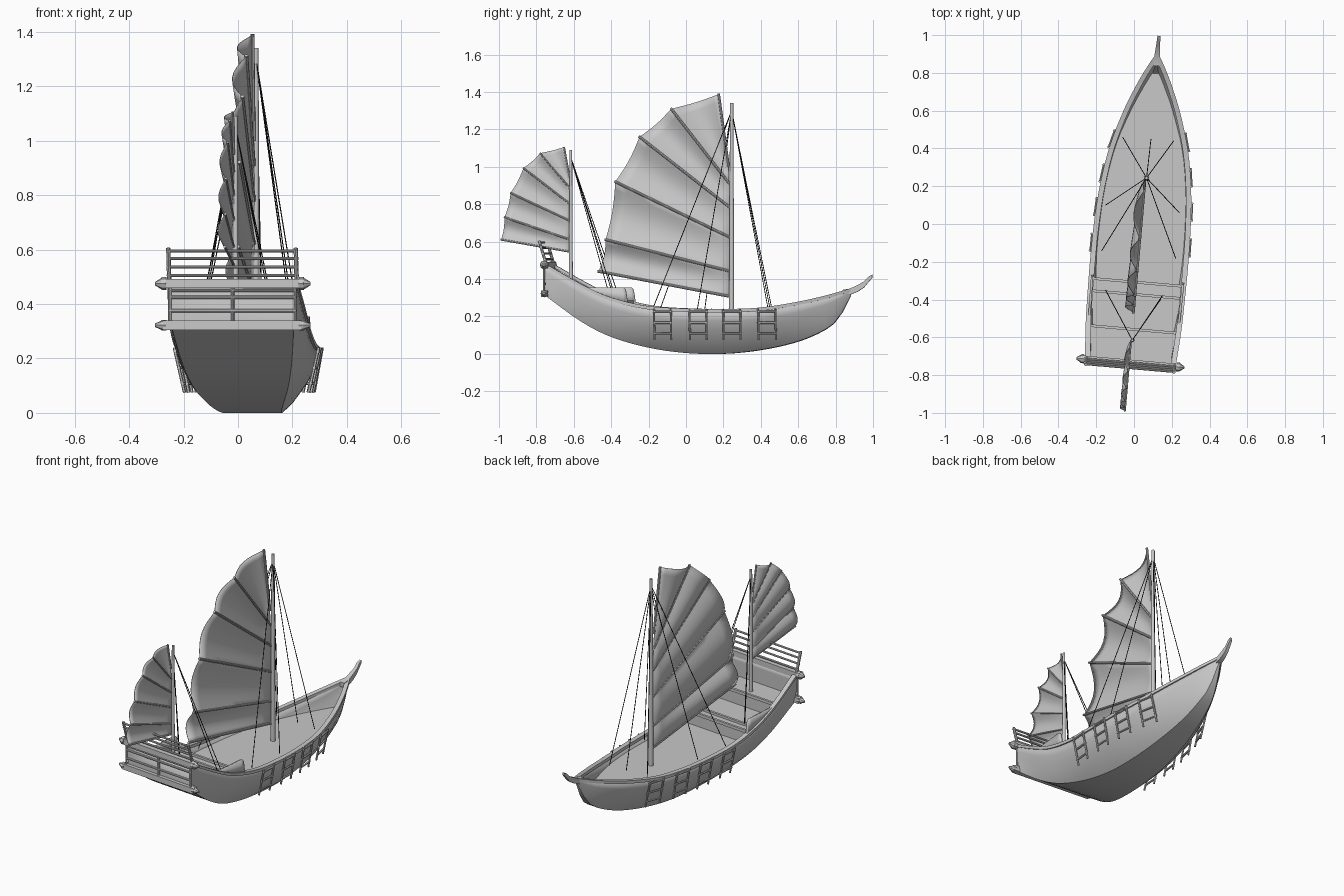
import bpy, bmesh, math
from mathutils import Matrix, Vector

if "Cube" in bpy.data.objects:
    bpy.data.objects.remove(bpy.data.objects["Cube"])


def material(name, color):
    mat = bpy.data.materials.new(name)
    mat.use_nodes = True
    mat.diffuse_color = color
    mat.node_tree.nodes["Principled BSDF"].inputs["Base Color"].default_value = color
    return mat


GREY = material("weathered_grey", (.58, .58, .58, 1))
ROPE = material("dark_rope", (.02, .015, .015, 1))

# The boat is modelled along y, then turned slightly
PLACE = Matrix.Translation((0.045, 0, 0)) @ Matrix.Rotation(math.radians(-5), 4, "Z")
BACK = PLACE.inverted()


def finish(name, bm, angle=35, thick=0, offset=-1, mat=GREY):
    bmesh.ops.recalc_face_normals(bm, faces=bm.faces)
    mesh = bpy.data.meshes.new(name)
    bm.to_mesh(mesh)
    bm.free()
    mesh.materials.append(mat)
    obj = bpy.data.objects.new(name, mesh)
    bpy.context.scene.collection.objects.link(obj)
    obj.matrix_world = PLACE
    bpy.ops.object.select_all(action="DESELECT")
    obj.select_set(True)
    bpy.context.view_layer.objects.active = obj
    bpy.ops.object.shade_smooth_by_angle(angle=math.radians(angle))
    if thick:
        mod = obj.modifiers.new("thickness", "SOLIDIFY")
        mod.thickness, mod.offset = thick, offset


def bar(bm, p, q, r1, r2=None, sides=8):
    p, q = Vector(p), Vector(q)
    turn = (q - p).to_track_quat("Z", "Y").to_matrix().to_4x4()
    bmesh.ops.create_cone(bm, cap_ends=True, segments=sides, radius1=r1,
                          radius2=r1 if r2 is None else r2, depth=(q - p).length,
                          matrix=Matrix.Translation((p + q) / 2) @ turn)


def box(bm, center, size):
    bmesh.ops.create_cube(bm, size=1, matrix=Matrix.Translation(center) @ Matrix.Diagonal((*size, 1)))


def bars(name, items, r, sides=8, mat=GREY):
    bm = bmesh.new()
    for p, q in items:
        bar(bm, p, q, r, sides=sides)
    finish(name, bm, mat=mat)


def loft(bm, rows):
    grid = [[bm.verts.new(p) for p in row] for row in rows]
    for a, b in zip(grid, grid[1:]):
        for i in range(len(a) - 1):
            bm.faces.new((a[i], a[i + 1], b[i + 1], b[i]))
    return grid


# Hull stations: y, half beam, half floor, keel height, sheer height
STATIONS = [(-.735, .235, .225, .31, .475), (-.55, .248, .2, .175, .37), (-.4, .252, .175, .095, .30),
            (-.2, .254, .14, .035, .25), (0, .25, .115, .005, .235), (.2, .235, .1, 0, .232),
            (.4, .202, .08, .02, .238), (.6, .143, .055, .065, .268), (.75, .082, .035, .13, .302),
            (.82, .048, .02, .19, .322), (.885, .012, .005, .31, .342)]
SECTION = [(0, 0), (.28, .15), (.52, .34), (.75, .54), (.91, .76), (1, 1)]


def station(y):
    n = len(STATIONS)
    i = max(k for k in range(n - 1) if STATIONS[k][0] <= y or k == 0)
    a, b = STATIONS[i], STATIONS[i + 1]
    before, after = STATIONS[max(i - 1, 0)], STATIONS[min(i + 2, n - 1)]
    h = b[0] - a[0]
    t = (y - a[0]) / h
    out = []
    for k in range(1, 5):
        m0 = (b[k] - before[k]) / (b[0] - before[0]) * h
        m1 = (after[k] - a[k]) / (after[0] - a[0]) * h
        out.append((2*t**3 - 3*t*t + 1) * a[k] + (t**3 - 2*t*t + t) * m0
                   + (3*t*t - 2*t**3) * b[k] + (t**3 - t*t) * m1)
    return out


def half_at(y, z):
    beam, floor, keel, sheer = station(y)
    v = min(max((z - keel) / (sheer - keel), 0), 1)
    for (u0, v0), (u1, v1) in zip(SECTION, SECTION[1:]):
        if v <= v1:
            return floor + (beam - floor) * (u0 + (u1 - u0) * (v - v0) / (v1 - v0))
    return beam


def span(a, b, n):
    return [a + (b - a) * i / n for i in range(n + 1)]


# Hull shell with transom
bm = bmesh.new()
rows = []
for y in span(-.735, .885, 36):
    beam, floor, keel, sheer = station(y)
    side = [(floor + (beam - floor) * u, y, keel + (sheer - keel) * v) for u, v in SECTION]
    rows.append([(-x, a, z) for x, a, z in reversed(side)] + side)
grid = loft(bm, rows)
bm.faces.new(grid[0])
bm.faces.new(grid[-1])
finish("hull", bm, 32, .016)

# Gunwale strips along the sheer
for name, s in (("left_gunwale", 1), ("right_gunwale", -1)):
    bm = bmesh.new()
    rows = []
    for y in span(-.735, .885, 36):
        beam, _, _, z = station(y)
        o, i = s * (beam + .006), s * max(beam - .022, 0)
        rows.append([(i, y, z - .01), (o, y, z - .01), (o, y, z + .008), (i, y, z + .008), (i, y, z - .01)])
    loft(bm, rows)
    finish(name, bm)

# Stepped decks and the risers between them
for name, y0, y1, z in (("main_deck", -.31, .8, .2), ("middle_deck", -.56, -.31, .27), ("poop_deck", -.725, -.56, .345)):
    bm = bmesh.new()
    rows = []
    for y in span(y0, y1, 14):
        w = max(half_at(y, z) - .006, .002)
        rows.append([(-w, y, z), (w, y, z)])
    if name != "main_deck":
        w = half_at(y1, z - .07) - .006
        rows.append([(-w, y1, z - .075), (w, y1, z - .075)])
    loft(bm, rows)
    finish(name, bm)

# Cross beams at the deck steps
bm = bmesh.new()
for y, z in ((-.31, .275), (-.375, .275), (-.56, .35)):
    box(bm, (0, y, z), (2 * half_at(y, z) - .015, .014, .018))
finish("deck_beams", bm)

# Raised side boards with a rounded forward end
for name, s in (("left_side_board", 1), ("right_side_board", -1)):
    bm = bmesh.new()
    rows = []
    for y in span(-.56, -.29, 24):
        beam, _, _, sheer = station(y)
        t = max(0, (y + .315) / .025)
        top = sheer + (.355 - sheer) * math.sqrt(max(0, 1 - t * t))
        rows.append([(s * (beam - .012), y, sheer - .01), (s * (beam - .012), y, max(top, sheer))])
    loft(bm, rows)
    finish(name, bm, thick=.012, offset=0)

# Curved stem horn
bm = bmesh.new()
rows = []
for y, z, w, h in ((.84, .328, .016, .014), (.88, .332, .016, .016), (.92, .349, .013, .018),
                   (.955, .37, .01, .016), (.982, .4, .009, .014), (1.0, .415, .007, .008)):
    rows.append([(-w, y, z - h), (w, y, z - h), (w, y, z + h), (-w, y, z + h), (-w, y, z - h)])
loft(bm, rows)
bmesh.ops.remove_doubles(bm, verts=bm.verts, dist=.0001)
bmesh.ops.holes_fill(bm, edges=bm.edges)
finish("stem_horn", bm)

# Stern beams with pointed ends
for name, z, r in (("upper_stern_beam", .475, .024), ("lower_stern_beam", .322, .02)):
    bm = bmesh.new()
    y = -.738
    box(bm, (0, y, z), (.51, .034, .034))
    for s in (-1, 1):
        bar(bm, (s * .245, y, z), (s * .262, y, z), r)
        bar(bm, (s * .262, y, z), (s * .287, y, z), r * .9, .006)
    finish(name, bm)

# Transom battens, and the leaning stern railing
lines = [((-.235, -.742, z), (.235, -.742, z)) for z in (.375, .425, .45)]
lines += [((x, -.742, .33), (x, -.742, .47)) for x in (-.232, 0, .232)]
bars("transom_battens", lines, .006)
lines = [((s * .235, -.73, .48), (s * .235, -.768, .605)) for s in (-1, 1)]
bars("railing_posts", lines, .008)
lines = [((-.243, -.73 - .038 * t, .48 + .125 * t), (.243, -.73 - .038 * t, .48 + .125 * t)) for t in (.2, .45, .7, .92)]
bars("railing_bars", lines, .006)

# Boarding ladders hanging on both sides
for name, s, shift in (("left_ladders", 1, .016), ("right_ladders", -1, 0)):
    lines = []
    for y in (-.12, .07, .25, .435):
        ends = []
        for e in (y + shift - .045, y + shift + .045):
            top = Vector((s * (station(e)[0] + .012), e, .24))
            foot = Vector((s * (half_at(e, .11) + .026), e, .075))
            ends.append((top, foot))
            lines.append((top, foot))
        for t in (.08, .45, .8):
            a, b = (p.lerp(q, t) for p, q in ends)
            lines.append((a + (a - b) * .06, b + (b - a) * .06))
    bars(name, lines, .006, 6)

# Masts
for name, y, z0, z1, r in (("main_mast", .245, .19, 1.34, .014), ("aft_mast", -.618, .335, 1.09, .011)):
    bm = bmesh.new()
    bar(bm, (0, y, z0), (0, y, z1), r, r * .65, 12)
    finish(name, bm)


# Fan sails: billowed panels between battens, given as (y, z) ends
def sail(name, fore, aft, bulge, r, x):
    bm = bmesh.new()
    rows = []
    for i in range(len(fore) - 1):
        for k in range(8 + (i == len(fore) - 2)):
            v = k / 8
            f = Vector((x, *fore[i])).lerp(Vector((x, *fore[i + 1])), v)
            a = Vector((x, *aft[i])).lerp(Vector((x, *aft[i + 1])), v)
            a = a.lerp(f, .01 * math.sin(math.pi * v))
            row = []
            for u in span(0, 1, 10):
                p = f.lerp(a, u)
                p.x -= bulge * math.sin(math.pi * v) * math.sqrt(u)
                row.append(p)
            rows.append(row)
    loft(bm, rows)
    finish(name, bm, 50, .003, 0)
    ends = [((x, *f), Vector((x, *f)).lerp(Vector((x, *a)), 1.008)) for f, a in zip(fore, aft)]
    bars(name + "_battens", ends, r)


sail("main_sail",
     [(.24, .305), (.24, .44), (.24, .62), (.238, .78), (.232, .91), (.228, 1.0)],
     [(-.47, .44), (-.432, .61), (-.38, .92), (-.25, 1.16), (-.08, 1.31), (.175, 1.388)], .045, .007, -.007)
sail("aft_sail",
     [(-.622, .545), (-.622, .61), (-.622, .71), (-.622, .80), (-.624, .885), (-.627, .95)],
     [(-.993, .61), (-.975, .73), (-.942, .86), (-.873, .993), (-.783, 1.073), (-.655, 1.105)], .026, .005, -.007)

# Rigging ropes from each masthead
for name, y, z, foot, ends in (
        ("main_rigging", .245, 1.3, .235, [(-.06, .46), (.09, .45), (.21, .44), (-.15, .1), (.24, .06), (-.17, -.14), (.22, -.18)]),
        ("aft_rigging", -.618, 1.05, .28, [(-.15, -.35), (-.14, -.37), (.15, -.38), (.14, -.4)])):
    lines = [((0, y, z), BACK @ Vector((a, b, foot))) for a, b in ends]
    bars(name, lines, .0022, 5, ROPE)
